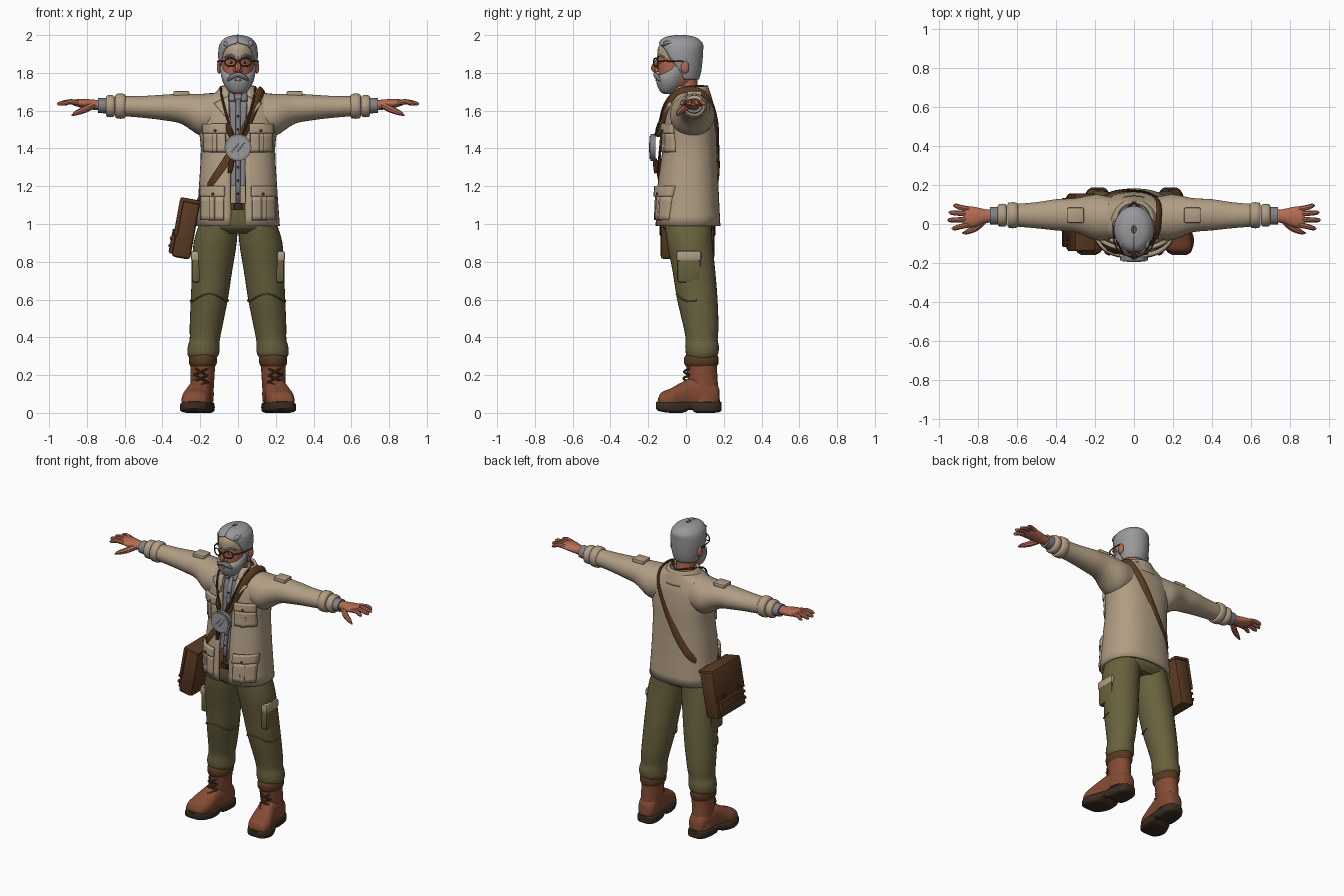
import bpy, bmesh, math
from mathutils import Vector, Matrix

cube = bpy.data.objects.get("Cube")
if cube:
    bpy.data.objects.remove(cube)


def material(name, *rgb):
    m = bpy.data.materials.new(name)
    m.use_nodes = True
    m.diffuse_color = (*rgb, 1)
    m.node_tree.nodes["Principled BSDF"].inputs["Base Color"].default_value = (*rgb, 1)
    return m


TAN = material("tan cloth", .44, .34, .23)
OLIVE = material("olive cloth", .14, .12, .047)
BOOT = material("boot leather", .23, .07, .033)
BROWN = material("brown leather", .1, .042, .016)
SKIN = material("skin", .45, .15, .085)
HAIR = material("grey hair", .32, .32, .33)
SHIRT = material("grey shirt", .22, .22, .24)
SOLE = material("dark rubber", .04, .026, .016)
GLASS = material("pale glass", .42, .43, .45)
made = []


def finish(bm, name, mat, mirror=False, solid=0, paint=None):
    bmesh.ops.recalc_face_normals(bm, faces=bm.faces)
    me = bpy.data.meshes.new(name)
    mats = mat if isinstance(mat, list) else [mat]
    for m in mats:
        me.materials.append(m)
    if paint:
        for f in bm.faces:
            f.material_index = paint(f.calc_center_median())
    bm.to_mesh(me)
    bm.free()
    ob = bpy.data.objects.new(name, me)
    bpy.context.collection.objects.link(ob)
    if solid:
        s = ob.modifiers.new("thickness", "SOLIDIFY")
        s.thickness, s.offset = solid, 0
    if mirror:
        ob.modifiers.new("mirror", "MIRROR").use_mirror_merge = False
    made.append(ob)
    return ob


def at(secs, t):
    """Smooth interpolation of section tuples keyed by their first value."""
    t = min(max(t, secs[0][0]), secs[-1][0])
    i = max(j for j in range(len(secs) - 1) if secs[j][0] <= t)
    def slope(j, c):
        a, b = secs[max(j - 1, 0)], secs[min(j + 1, len(secs) - 1)]
        return (b[c] - a[c]) / (b[0] - a[0])
    a, b = secs[i], secs[i + 1]
    h = b[0] - a[0]
    u = (t - a[0]) / h
    v, w = u * u * (3 - 2 * u), u * (1 - u)
    return [a[c] * (1 - v) + b[c] * v + h * w * ((1 - u) * slope(i, c) - u * slope(i + 1, c))
            for c in range(1, len(a))]


def skin_rings(bm, rings, closed=True):
    vs = [[bm.verts.new(p) for p in r] for r in rings]
    n = len(vs[0])
    for a, b in zip(vs, vs[1:]):
        for j in range(n if closed else n - 1):
            k = (j + 1) % n
            bm.faces.new((a[j], a[k], b[k], b[j]))
    if closed:
        bm.faces.new(vs[0])
        bm.faces.new(vs[-1])


def steps(secs, k):
    return [a[0] + (b[0] - a[0]) * i / k for a, b in zip(secs, secs[1:]) for i in range(k)] + [secs[-1][0]]


def loft(name, secs, mat, axis="z", p=2, n=32, k=4, **kw):
    """Sections: position, two centre values, two radii, optional half gap at the front."""
    bm, rings, gapped = bmesh.new(), [], len(secs[0]) > 5
    for t in steps(secs, k):
        a, b, ra, rb, *g = at(secs, t)
        g = max(g[0], 0) if g else 0
        ring = []
        for j in range(n + 1 if gapped else n):
            q = -math.pi / 2 + g + (2 * math.pi - 2 * g) * j / n
            c, s = math.cos(q), math.sin(q)
            u = a + max(ra, .002) * math.copysign(abs(c) ** (2 / p), c)
            v = b + max(rb, .002) * math.copysign(abs(s) ** (2 / p), s)
            ring.append({"z": (u, v, t), "x": (t, u, v), "y": (u, t, v)}[axis])
        rings.append(ring)
    skin_rings(bm, rings, not gapped)
    return finish(bm, name, mat, **kw)


def sweep(name, pts, mat, flat=1, normal=None, n=8, k=4, **kw):
    """Tube through points (x, y, z, radius), flattened along the normal."""
    secs = [(i, *p) for i, p in enumerate(pts)]
    path = [at(secs, t) for t in steps(secs, k)]
    pos, rings = [Vector(q[:3]) for q in path], []
    for i, q in enumerate(pos):
        t = (pos[min(i + 1, len(pos) - 1)] - pos[max(i - 1, 0)]).normalized()
        ref = normal(q) if normal else Vector((0, 0, 1) if abs(t.y) > .8 else (0, 1, 0))
        side = t.cross(ref).normalized()
        up = side.cross(t)
        r = max(path[i][3], .001)
        rings.append([q + side * r * math.cos(j * math.tau / n) + up * r * flat * math.sin(j * math.tau / n)
                      for j in range(n)])
    bm = bmesh.new()
    skin_rings(bm, rings)
    return finish(bm, name, mat, **kw)


def box(name, loc, size, mat, frame=Matrix(), bevel=.008, **kw):
    bm = bmesh.new()
    bmesh.ops.create_cube(bm, size=1, matrix=frame @ Matrix.Translation(loc) @ Matrix.Diagonal((*size, 1)))
    bmesh.ops.bevel(bm, geom=bm.edges[:], offset=bevel, segments=2, affect="EDGES", profile=.5)
    return finish(bm, name, mat, **kw)


def ball(name, loc, size, mat, **kw):
    bm = bmesh.new()
    bmesh.ops.create_uvsphere(bm, u_segments=16, v_segments=10, radius=1,
                              matrix=Matrix.Translation(loc) @ Matrix.Diagonal((*size, 1)))
    return finish(bm, name, mat, **kw)


# Jacket body, open at the front, over a shirt
BODY = [(.99, 0, .01, .215, .165, .12), (1.2, 0, .01, .2, .155, .14), (1.4, 0, .02, .19, .138, .14),
        (1.5, 0, .022, .2, .133, .14), (1.6, 0, .024, .2, .12, .16), (1.66, 0, .026, .165, .1, .22),
        (1.7, 0, .03, .1, .085, .35)]
P = 2.4
loft("jacket_body", BODY, TAN, p=P, n=48, solid=.014)
loft("shirt", [(z, x, y, rx - .014, ry - .014) for z, x, y, rx, ry, g in BODY[1:]], SHIRT, p=P)
loft("shirt_collar", [(1.65, 0, 0, .085, .08, .2), (1.7, 0, .005, .07, .075, .3)], SHIRT, solid=.012)
loft("jacket_collar", [(1.635, 0, .02, .15, .118, .38), (1.69, 0, .022, .112, .1, .45),
                       (1.725, 0, .03, .088, .08, .6)], TAN, solid=.016)


def surface(x, z, side=-1):
    _, cy, rx, ry, _ = at(BODY, z)
    return cy + side * ry * (1 - min(abs(x) / rx, .995) ** P) ** (1 / P)


def patch(name, low_in, low_out, top_in, top_out, mat, lift=.012, solid=.02, **kw):
    """Curved plate lying on the front of the jacket, given four (x, z) corners."""
    rows = []
    for i in range(6):
        a, b = Vector(low_in).lerp(Vector(top_in), i / 5), Vector(low_out).lerp(Vector(top_out), i / 5)
        row = [a.lerp(b, j / 10) for j in range(11)]
        rows.append([(q.x, surface(q.x, q.y) - lift, q.y) for q in row])
    bm = bmesh.new()
    skin_rings(bm, rows, False)
    finish(bm, name, mat, solid=solid, **kw)


# Jacket pockets, lapels and buttons
for label, x0, x1, z0, z1, drop in (("lower", .075, .192, 1.02, 1.2, .055), ("upper", .065, .178, 1.38, 1.53, .05)):
    patch(label + "_pockets", (x0, z0), (x1, z0), (x0, z1 - drop), (x1, z1 - drop), TAN, mirror=True)
    patch(label + "_pocket_flaps", (x0 - .004, z1 - drop), (x1 + .003, z1 - drop), (x0 - .004, z1), (x1 + .003, z1),
          TAN, lift=.017, solid=.024, mirror=True)
    mid = (x0 + x1) / 2
    patch(label + "_pocket_pleats", (mid - .012, z0), (mid + .012, z0), (mid - .012, z1 - drop),
          (mid + .012, z1 - drop), TAN, lift=.02, mirror=True)
    ball(label + "_pocket_buttons", (mid, surface(mid, z1 - drop) - .032, z1 - drop + .014), (.007, .005, .007),
         BROWN, mirror=True)
patch("lapels", (.045, 1.57), (.06, 1.56), (.05, 1.675), (.125, 1.635), TAN, mirror=True)
patch("shirt_placket", (-.012, 1.11), (.012, 1.11), (-.012, 1.66), (.012, 1.66), SHIRT, lift=-.01, solid=.012)
for z in (1.16, 1.23, 1.3, 1.5, 1.57):
    ball("shirt_button", (0, surface(0, z) + .002, z), (.006, .004, .006), SOLE)

# Sleeves, cuffs and epaulettes
loft("sleeves", [(.06, .03, 1.58, .1, .1), (.13, .03, 1.58, .112, .113), (.2, .035, 1.578, .117, .11),
                 (.3, .045, 1.61, .088, .08), (.4, .047, 1.617, .08, .067), (.5, .045, 1.62, .067, .058),
                 (.62, .045, 1.624, .057, .052)], TAN, "x", mirror=True)
for label, x0, x1, r in (("turned_cuffs", .595, .65, .065), ("sleeve_ends", .652, .7, .057)):
    loft(label, [(x0, .045, 1.624, r - .01, r - .01), (x0 + .008, .045, 1.624, r, r),
                 (x1 - .008, .045, 1.624, r, r), (x1, .045, 1.624, r - .01, r - .01)], TAN, "x", k=2, mirror=True)
loft("shirt_cuffs", [(.68, .042, 1.625, .046, .041), (.74, .042, 1.627, .044, .039)], SHIRT, "x", k=1, mirror=True)
box("epaulettes", (.3, .045, 1.69), (.085, .078, .028), TAN, mirror=True)

# Hands
loft("palms", [(.72, .04, 1.628, .031, .026), (.77, .04, 1.632, .037, .027), (.82, .036, 1.638, .052, .024),
               (.86, .038, 1.642, .052, .018), (.875, .038, 1.642, .045, .012)], SKIN, "x", mirror=True)
for label, y0, y1, tip in (("index", -.004, -.022, .935), ("middle", .024, .02, .957),
                           ("ring", .051, .058, .95), ("little", .076, .094, .928)):
    sweep(label + "_fingers", [(.845, y0, 1.642, .014), (.89, (y0 + y1) / 2, 1.647, .0135),
                               (tip - .012, y1, 1.637, .011), (tip, y1, 1.632, .003)], SKIN, mirror=True)
sweep("thumbs", [(.765, .022, 1.63, .018), (.81, -.018, 1.607, .018), (.855, -.04, 1.588, .013),
                 (.88, -.047, 1.574, .004)], SKIN, mirror=True)

# Trousers and belt
loft("trouser_legs", [(.29, .186, .085, .072, .076), (.315, .184, .085, .084, .086), (.35, .182, .085, .084, .089),
                      (.39, .176, .083, .08, .085), (.45, .17, .08, .086, .092), (.6, .152, .06, .098, .107),
                      (.75, .137, .042, .106, .113), (.9, .121, .02, .114, .12), (1.02, .1, .01, .1, .125)],
     OLIVE, mirror=True)
loft("trouser_hips", [(.95, 0, .015, .17, .1), (.985, 0, .012, .2, .135), (1.1, 0, .008, .185, .138)], OLIVE, p=P)
loft("belt", [(1.075, 0, .008, .188, .148), (1.11, 0, .008, .188, .148)], BROWN, p=P, k=1)
box("belt_buckle", (0, -.142, 1.093), (.04, .012, .034), SOLE, bevel=.003)
box("leg_pockets", (.222, .015, .76), (.046, .125, .14), OLIVE, bevel=.014, mirror=True)
box("leg_pocket_flaps", (.224, .015, .83), (.05, .132, .055), TAN, bevel=.012, mirror=True)
sweep("knee_seams", [(.152 + .1 * math.sin(q / 5), .058 - .11 * math.cos(q / 5), .61 + .02 * math.cos(q / 2), .004)
                     for q in range(-8, 9)], OLIVE, k=2, mirror=True)

# Boots
loft("boot_shafts", [(.06, .195, .1, .064, .08), (.14, .19, .092, .062, .078), (.22, .187, .085, .064, .08),
                     (.28, .186, .082, .066, .083)], BOOT, mirror=True)
loft("boot_collars", [(.245, .186, .082, .064, .08), (.26, .186, .081, .073, .09), (.295, .186, .081, .073, .09),
                      (.308, .186, .081, .062, .08)], BROWN, k=3, mirror=True)
loft("boot_feet", [(-.148, .231, .055, .035, .02), (-.135, .23, .065, .06, .04), (-.08, .223, .07, .075, .06),
                   (-.03, .212, .088, .068, .07), (.03, .2, .1, .062, .085), (.12, .19, .1, .062, .08),
                   (.165, .188, .09, .05, .06), (.178, .187, .08, .03, .04)], BOOT, "y", p=2.4, mirror=True)
loft("boot_soles", [(-.16, .233, .04, .035, .018), (-.145, .232, .035, .06, .025), (-.08, .224, .03, .084, .03),
                    (-.01, .209, .031, .075, .029), (.025, .202, .04, .066, .02), (.05, .197, .031, .067, .03),
                    (.14, .189, .03, .066, .03), (.175, .187, .032, .05, .028), (.187, .187, .034, .032, .024)],
     SOLE, "y", p=4, mirror=True)
lace = [(.13, -.052), (.165, -.01), (.2, -.002), (.235, -.002)]
for (za, ya), (zb, yb) in zip(lace, lace[1:]):
    for s in (-1, 1):
        sweep("laces", [(.2 - s * .033, ya + .02, za, .006), (.197, (ya + yb) / 2 - .008, (za + zb) / 2, .006),
                        (.192 + s * .033, yb + .02, zb, .006)], BROWN, k=3, mirror=True)

# Head, neck and face
loft("neck", [(1.62, 0, .02, .065, .065), (1.7, 0, .005, .056, .058), (1.8, 0, -.005, .06, .065)], SKIN)
loft("head", [(1.71, 0, -.06, .045, .06), (1.76, 0, -.045, .074, .094), (1.82, 0, -.037, .086, .11),
              (1.88, 0, -.035, .09, .116), (1.94, 0, -.035, .084, .11), (1.975, 0, -.03, .055, .075)],
     [SKIN, TAN], paint=lambda c: int(c.z > 1.885))
loft("hair", [(1.765, 0, -.005, .075, .07, 1.5), (1.81, 0, -.015, .09, .092, 1.4), (1.87, 0, -.025, .1, .109, 1.05),
              (1.92, 0, -.027, .1, .114, .8), (1.945, 0, -.028, .095, .116, .5), (1.96, 0, -.029, .088, .11, .05),
              (1.985, 0, -.03, .06, .08, 0), (1.998, 0, -.03, .012, .02, 0)], HAIR, solid=.008)
for x, z in ((-.052, 1.945), (-.018, 1.962), (.02, 1.964), (.055, 1.947)):
    sweep("swept_lock", [(x, -.118, z - .008, .008), (x * 1.1, -.105, z + .008, .021),
                         (x * 1.1, -.04, z + .014, .022), (x, .03, z, .008)], HAIR,
          flat=.7, normal=lambda q: Vector((0, 0, 1)))
loft("beard", [(1.688, 0, -.095, .02, .02), (1.698, 0, -.094, .045, .04), (1.735, 0, -.083, .073, .07),
               (1.77, 0, -.072, .086, .084), (1.8, 0, -.052, .092, .08), (1.83, 0, -.04, .096, .055),
               (1.865, 0, -.04, .095, .035)], HAIR)
sweep("moustache", [(.055, -.135, 1.758, .006), (.03, -.153, 1.78, .014), (0, -.16, 1.79, .013),
                    (-.03, -.153, 1.78, .014), (-.055, -.135, 1.758, .006)], HAIR)
ball("lower_lip", (0, -.156, 1.762), (.018, .006, .006), SKIN)
sweep("nose", [(0, -.143, 1.885, .009), (0, -.156, 1.855, .012), (0, -.167, 1.825, .018), (0, -.16, 1.803, .008)], SKIN)
ball("nostrils", (.016, -.153, 1.813), (.01, .012, .01), SKIN, mirror=True)
ball("ears", (.1, -.005, 1.83), (.012, .022, .034), SKIN, mirror=True)
ball("eyes", (.036, -.138, 1.857), (.015, .01, .009), GLASS, mirror=True)
ball("pupils", (.036, -.147, 1.857), (.006, .004, .007), SOLE, mirror=True)
sweep("eyebrows", [(.015, -.148, 1.882, .007), (.042, -.142, 1.892, .008), (.07, -.115, 1.882, .004)], HAIR, mirror=True)

# Spectacles
sweep("spectacle_rims", [(.04 + .03 * math.cos(q), -.16 + .012 * math.cos(q), 1.856 + .022 * math.sin(q), .004)
                         for q in (i * math.tau / 12 for i in range(13))], BROWN, n=6, k=2, mirror=True)
sweep("spectacle_bridge", [(-.012, -.168, 1.86, .004), (0, -.172, 1.864, .004), (.012, -.168, 1.86, .004)], BROWN)
sweep("spectacle_arms", [(.07, -.148, 1.862, .004), (.1, -.1, 1.863, .004), (.107, -.01, 1.86, .004)], BROWN,
      normal=lambda q: Vector((0, 0, 1)), mirror=True)

# Shoulder bag, tilted so its base stands away from the hip
tilt = Matrix.Translation((-.276, .008, .972)) @ Matrix.Rotation(.18, 4, "Y")
box("bag_body", (0, 0, 0), (.1, .285, .31), BROWN, tilt, .018)
box("bag_flap", (-.048, 0, .055), (.022, .295, .2), BROWN, tilt, .008)
box("bag_lid", (-.003, 0, .152), (.108, .295, .022), BROWN, tilt, .008)
box("bag_pocket", (-.054, 0, -.085), (.03, .24, .11), BROWN, tilt, .01)
for z in (-.06, -.1):
    box("bag_strip", (-.068, 0, z), (.014, .25, .018), BROWN, tilt, .004)
for y in (-.08, .08):
    box("bag_buckle", (-.062, y, -.035), (.012, .03, .05), SOLE, tilt, .004)


# Bag strap across the chest, over the left shoulder and down the back
def outward(q):
    return q - Vector((0, .02, min(q.z, 1.6)))


front = [(-.2, 1.14), (-.13, 1.235), (-.07, 1.32), (0, 1.43), (.05, 1.53), (.09, 1.62)]
back = [(.115, 1.63), (.065, 1.53), (0, 1.41), (-.07, 1.29), (-.14, 1.19), (-.2, 1.12)]
W = .022
sweep("bag_strap", [(-.24, -.1, 1.08, W)] + [(x, surface(x, z) - .018, z, W) for x, z in front]
      + [(.118, -.05, 1.695, W), (.127, .025, 1.712, W), (.128, .09, 1.69, W)]
      + [(x, surface(x, z, 1) + .012, z, W) for x, z in back] + [(-.24, .11, 1.07, W)], BROWN,
      flat=.3, normal=outward)

# Hanging magnifier with its cord
loft("magnifier_rim", [(-.188, 0, 1.405, .071, .071), (-.162, 0, 1.405, .071, .071)], SHIRT, "y", k=1)
loft("magnifier_lens", [(-.192, 0, 1.405, .06, .06), (-.186, 0, 1.405, .06, .06)], HAIR, "y", k=1)
for x in (-.014, .014):
    sweep("lens_glint", [(x - .02, -.192, 1.38, .003), (x + .02, -.192, 1.43, .003)], GLASS, k=1)
sweep("magnifier_handle", [(-.028, -.165, 1.345, .011), (-.036, -.16, 1.31, .014), (-.044, -.158, 1.27, .011)], BROWN)
sweep("cord_toggle", [(-.035, -.15, 1.465, .012), (-.046, -.145, 1.5, .016), (-.052, -.14, 1.535, .01)], BROWN)
for s in (-1, 1):
    sweep("neck_cord", [(s * .02, -.165, 1.465, .006), (s * .05, -.14, 1.54, .006), (s * .075, -.115, 1.63, .006),
                        (s * .09, -.06, 1.7, .006), (s * .08, .03, 1.728, .006), (0, .112, 1.728, .006)], BROWN)

# Smooth shading with sharp edges kept
bpy.ops.object.select_all(action="DESELECT")
for ob in made:
    ob.select_set(True)
bpy.context.view_layer.objects.active = made[0]
bpy.ops.object.shade_smooth_by_angle(angle=math.radians(40))
